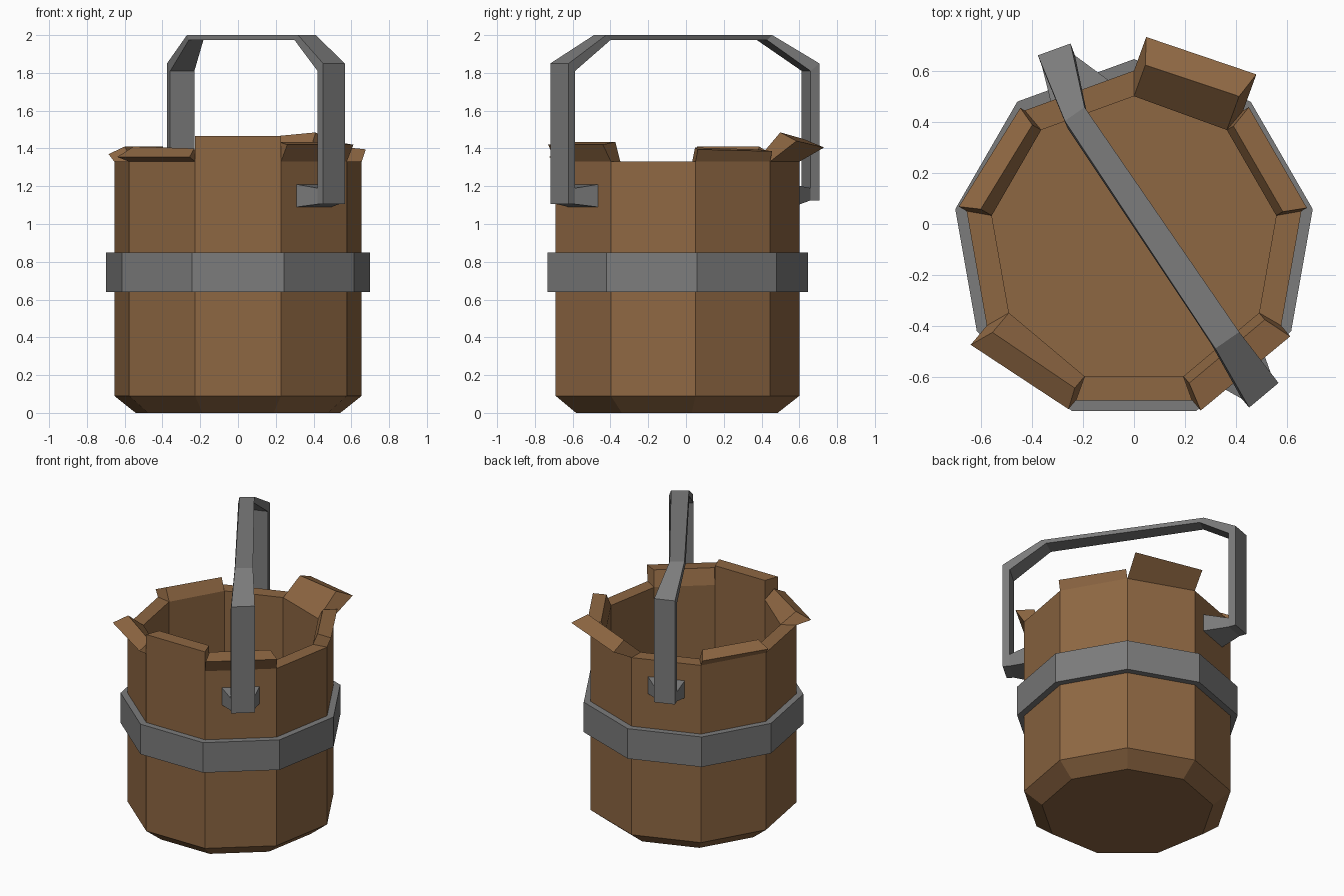
import bpy, bmesh, math
from mathutils import Vector

if "Cube" in bpy.data.objects:
    bpy.data.objects.remove(bpy.data.objects["Cube"])

CY, N, R_OUT, R_IN = -0.065, 9, 0.665, 0.565
UP = Vector((0, 0, 1))


def material(name, rgb):
    m = bpy.data.materials.new(name)
    m.diffuse_color = (*rgb, 1)
    m.use_nodes = True
    m.node_tree.nodes["Principled BSDF"].inputs["Base Color"].default_value = m.diffuse_color
    return m


WOOD = material("wood", (0.27, 0.135, 0.055))
IRON = material("iron", (0.2, 0.2, 0.2))


def loft(name, rings, mat, cyclic=False):
    """Skin equal-sized vertex rings; cap the ends unless cyclic."""
    bm = bmesh.new()
    vs = [[bm.verts.new(p) for p in ring] for ring in rings]
    n = len(rings[0])
    pairs = list(zip(vs, vs[1:])) + ([(vs[-1], vs[0])] if cyclic else [])
    for a, b in pairs:
        for i in range(n):
            j = (i + 1) % n
            bm.faces.new((a[i], a[j], b[j], b[i]))
    if not cyclic:
        bm.faces.new(vs[0][::-1])
        bm.faces.new(vs[-1])
    bmesh.ops.recalc_face_normals(bm, faces=bm.faces[:])
    me = bpy.data.meshes.new(name)
    bm.to_mesh(me)
    bm.free()
    me.materials.append(mat)
    ob = bpy.data.objects.new(name, me)
    bpy.context.collection.objects.link(ob)
    return ob


def direction(deg):
    a = math.radians(deg)
    return Vector((math.cos(a), math.sin(a), 0))


def corner(k, r, z):
    return Vector((0, CY, z)) + direction(90 + 40 * k) * r


def nonagon(r, z):
    return [corner(k, r, z) for k in range(N)]


# Bucket: chamfered foot, outer wall, rim, inner wall, floor
loft("bucket_body", [nonagon(r, z) for r, z in
     ((0.55, 0), (R_OUT, 0.09), (R_OUT, 1.33), (R_IN, 1.33), (R_IN, 0.1))], WOOD)

# Iron hoop
loft("hoop", [nonagon(r, z) for r, z in
     ((0.71, 0.64), (0.71, 0.85), (0.655, 0.85), (0.655, 0.64))], IRON, True)

# Uneven stave tips: stave -> per end (outer push, outer z, inner push, inner z)
TIPS = {
    1: ((0.02, 1.37, 0.04, 1.41), (0.035, 1.37, 0.05, 1.41)),
    3: ((0.098, 1.355, 0.10, 1.41), (0.045, 1.355, 0.06, 1.40)),
    4: ((0, 1.465, 0, 1.465), (0, 1.465, 0, 1.465)),
    5: ((0.052, 1.42, 0.035, 1.435), (0.055, 1.42, 0.035, 1.435)),
    7: ((0.025, 1.395, 0.03, 1.405), (0.025, 1.385, 0.03, 1.395)),
    8: ((0.15, 1.44, 0.14, 1.485), (0.14, 1.405, 0.13, 1.45)),
}
for k, (a, b) in TIPS.items():
    out = direction(110 + 40 * k)
    base = [corner(k, R_OUT, 1.33), corner(k + 1, R_OUT, 1.33),
            corner(k + 1, R_IN, 1.33), corner(k, R_IN, 1.33)]
    top = [corner(k, R_OUT, a[1]) + out * a[0],
           corner(k + 1, R_OUT, b[1]) + out * b[0],
           corner(k + 1, R_IN, b[3]) + out * b[2],
           corner(k, R_IN, a[3]) + out * a[2]]
    loft(f"stave_tip_{k}", [base, top], WOOD)

# Handle strap: outer mid point, facing angle, half width, offset to inner side
F, B = direction(310), direction(110)
across = Vector((0.82, 0.57, 0)).normalized()
tan_f, tan_b = Vector((0.766, 0.643, 0)), Vector((0.94, 0.342, 0))
stations = [
    (Vector((0.508, -0.67, 1.105)), tan_f, 0.075, F * -0.045),
    (Vector((0.508, -0.67, 1.85)), tan_f, 0.075, F * -0.045 - UP * 0.04),
    (Vector((0.365, -0.455, 2)), across, 0.057, F * -0.03 - UP * 0.026),
    (Vector((-0.232, 0.43, 2)), across, 0.047, B * -0.03 - UP * 0.026),
    (Vector((-0.312, 0.683, 1.85)), tan_b, 0.068, B * -0.05 - UP * 0.04),
    (Vector((-0.312, 0.683, 1.125)), tan_b, 0.068, B * -0.05),
]
loft("handle", [[p - t * w, p + t * w, p + t * w + o, p - t * w + o]
                for p, t, w, o in stations], IRON)

# Tapered lugs joining the handle to the wall
for name, k, st in (("front_lug", 5, stations[0]), ("back_lug", 0, stations[-1])):
    p, t, w, o = st
    mid = (corner(k, R_OUT, 0) + corner(k + 1, R_OUT, 0)) / 2
    tip = p + o
    tip.z = 0
    rings = []
    for c, hw, z0, z1 in ((mid, 0.12, 1.09, 1.21), (tip, w, st[0].z, 1.19)):
        rings.append([c - t * hw + UP * z0, c + t * hw + UP * z0,
                      c + t * hw + UP * z1, c - t * hw + UP * z1])
    loft(name, rings, IRON)
